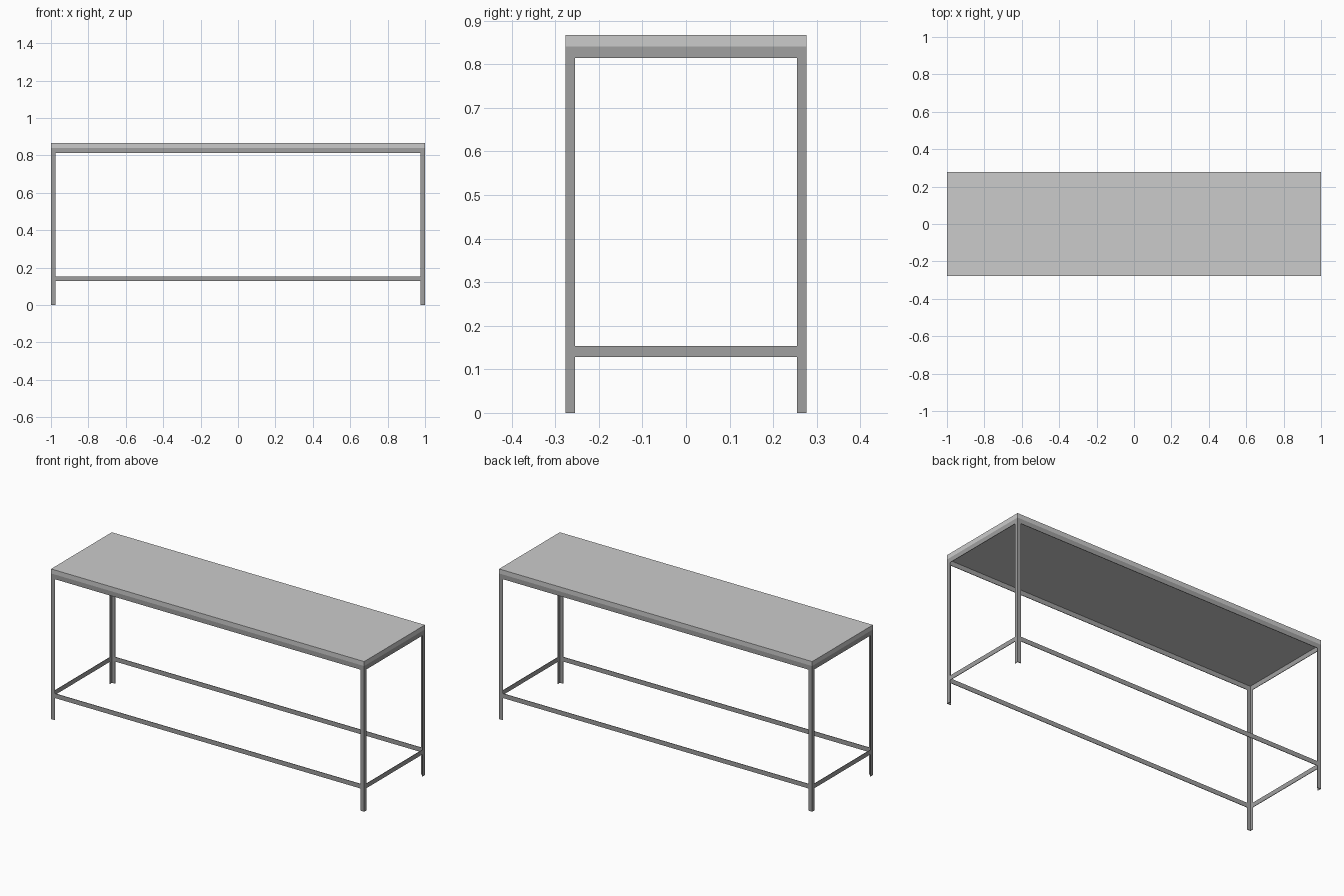
import bpy, bmesh

if "Cube" in bpy.data.objects:
    bpy.data.objects.remove(bpy.data.objects["Cube"])

HX, HY = 1.0, 0.277          # half length, half depth
Z_FRAME, Z_TOP = 0.841, 0.867
FX, FY = 0.024, 0.022        # angle-iron flange widths
T = 0.003                    # steel thickness
BAR = 0.027                  # rail height

steel = bpy.data.materials.new("dark_steel")
steel.diffuse_color = (0.35, 0.35, 0.35, 1)
steel.use_nodes = True
steel.node_tree.nodes["Principled BSDF"].inputs["Base Color"].default_value = steel.diffuse_color


def prism(name, outline, z0, z1, mat=None):
    """Extrude a counter-clockwise xy outline from z0 up to z1."""
    bm = bmesh.new()
    face = bm.faces.new([bm.verts.new((x, y, z0)) for x, y in outline])
    ext = bmesh.ops.extrude_face_region(bm, geom=[face])
    for v in ext["geom"]:
        if isinstance(v, bmesh.types.BMVert):
            v.co.z = z1
    bmesh.ops.recalc_face_normals(bm, faces=bm.faces)
    me = bpy.data.meshes.new(name)
    bm.to_mesh(me)
    bm.free()
    if mat:
        me.materials.append(mat)
    ob = bpy.data.objects.new(name, me)
    bpy.context.collection.objects.link(ob)
    return ob


def box(name, x0, x1, y0, y1, z0, z1, mat=None):
    return prism(name, [(x0, y0), (x1, y0), (x1, y1), (x0, y1)], z0, z1, mat)


def mirror(ob, x, y):
    m = ob.modifiers.new("mirror", "MIRROR")
    m.use_axis = (x, y, False)
    m.use_mirror_merge = False


# Table top slab
box("table_top", -HX, HX, -HY, HY, Z_FRAME, Z_TOP)

# Four L-section legs, open toward the inside
corner = [(HX, HY), (HX - FX, HY), (HX - FX, HY - T),
          (HX - T, HY - T), (HX - T, HY - FY), (HX, HY - FY)]
mirror(prism("angle_legs", corner, 0, Z_FRAME, steel), True, True)

# Flat bars between the legs: top frame and lower stretchers
for label, z in (("frame", Z_FRAME - BAR), ("stretcher", 0.128)):
    top = z + (BAR if label == "frame" else 0.026)
    mirror(box("long_" + label, -HX + FX, HX - FX, HY - T, HY, z, top, steel), False, True)
    mirror(box("short_" + label, HX - T, HX, -HY + FY, HY - FY, z, top, steel), True, False)
